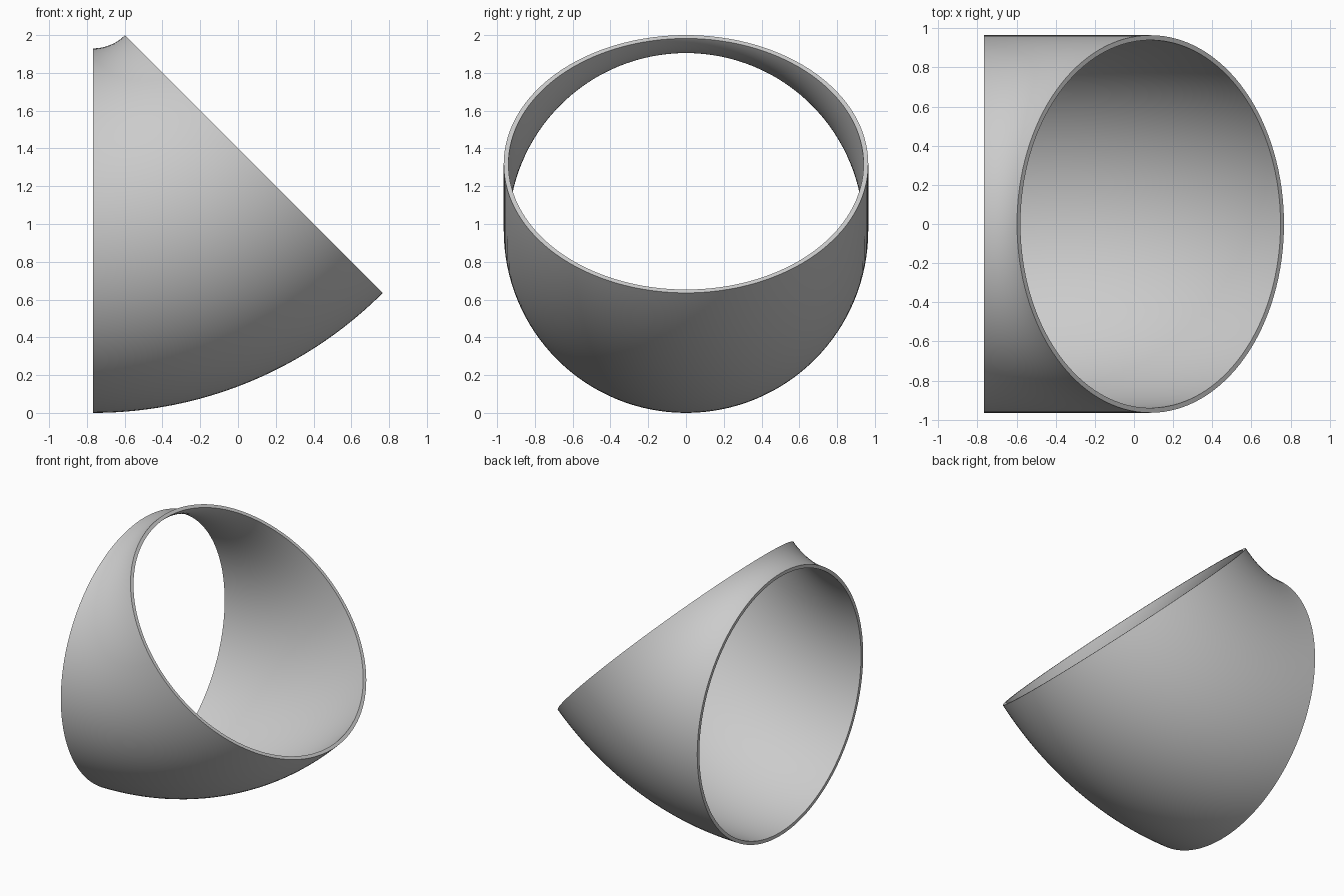
import bpy
import bmesh
from math import sin, cos, pi, radians

cube = bpy.data.objects.get("Cube")
if cube:
    bpy.data.objects.remove(cube, do_unlink=True)

# Elbow dimensions: the bend turns about a y-axis line through (START_X, PIVOT_Z)
START_X, PIVOT_Z = -0.767, 2.169
OUTER, WALL = 0.965, 0.025
BEND_RADIUS = PIVOT_Z - OUTER
BEND_ANGLE = radians(45)
SIDES, STEPS = 128, 40

grey = bpy.data.materials.new("plain grey")
grey.use_nodes = True
colour = (0.6, 0.6, 0.6, 1)
grey.diffuse_color = colour
grey.node_tree.nodes["Principled BSDF"].inputs["Base Color"].default_value = colour


def ring(bm, radius, angle):
    """One circular cross-section of the pipe at a given bend angle."""
    verts = []
    for i in range(SIDES):
        t = 2 * pi * i / SIDES
        reach = BEND_RADIUS + radius * cos(t)
        verts.append(bm.verts.new((START_X + reach * sin(angle),
                                   radius * sin(t),
                                   PIVOT_Z - reach * cos(angle))))
    return verts


def join(bm, a, b):
    """Quad strip between two rings."""
    for i in range(SIDES):
        j = (i + 1) % SIDES
        bm.faces.new((a[i], a[j], b[j], b[i]))


# Outer skin, inner skin and the two flat end rims
bm = bmesh.new()
angles = [BEND_ANGLE * s / STEPS for s in range(STEPS + 1)]
outer = [ring(bm, OUTER, a) for a in angles]
inner = [ring(bm, OUTER - WALL, a) for a in angles]
for skin in (outer, inner):
    for a, b in zip(skin, skin[1:]):
        join(bm, a, b)
for end in (0, -1):
    join(bm, outer[end], inner[end])
bmesh.ops.recalc_face_normals(bm, faces=bm.faces)

mesh = bpy.data.meshes.new("pipe_elbow")
bm.to_mesh(mesh)
bm.free()
mesh.materials.append(grey)
elbow = bpy.data.objects.new("pipe_elbow", mesh)
bpy.context.collection.objects.link(elbow)

# Smooth skins with crisp rims
bpy.ops.object.select_all(action="DESELECT")
elbow.select_set(True)
bpy.context.view_layer.objects.active = elbow
bpy.ops.object.shade_smooth_by_angle(angle=radians(30))
